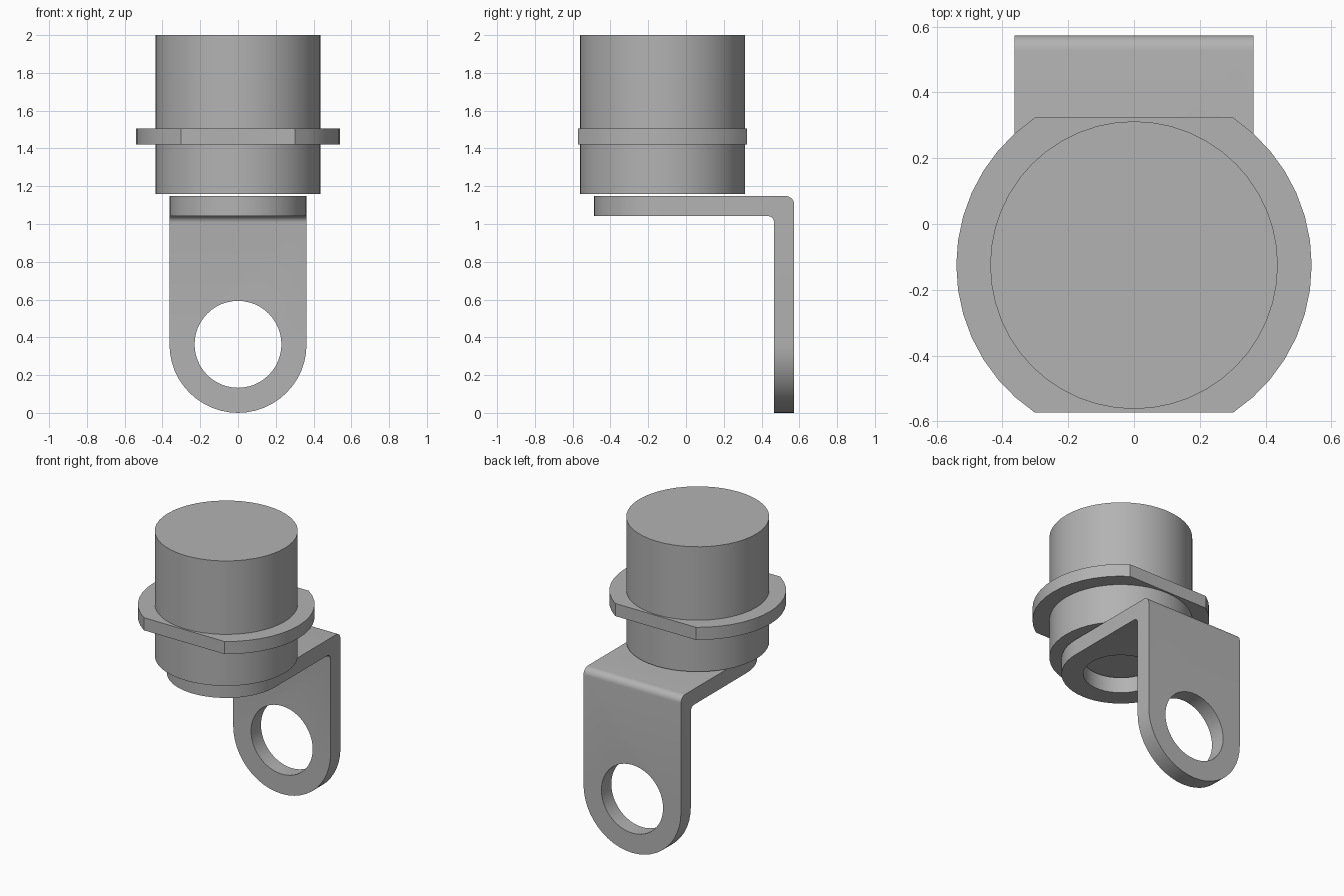
import bpy, bmesh
from math import sin, cos, pi, asin
from mathutils import Vector

old = bpy.data.objects.get("Cube")
if old:
    bpy.data.objects.remove(old)

GREY = (0.45, 0.45, 0.45, 1)
grey = bpy.data.materials.new("plain grey")
grey.use_nodes = True
grey.diffuse_color = GREY
grey.node_tree.nodes["Principled BSDF"].inputs["Base Color"].default_value = GREY

AXIS_Y = -0.125          # centre line of the button body
HALF_WIDTH = 0.363       # bracket half width, also its end radius
HOLE = 0.23
PLATE_TOP, PLATE_LOW = 1.148, 1.042
BACK, INNER = 0.573, 0.467


def arc(cx, cy, r, start, end, steps):
    return [(cx + r * cos(start + (end - start) * i / steps),
             cy + r * sin(start + (end - start) * i / steps)) for i in range(steps + 1)]


def circle(cx, cy, r, steps=48):
    return arc(cx, cy, r, 0, 2 * pi, steps)[:-1]


def prism(name, outline, axis, low, high):
    """Extrude a 2D outline along one axis; outline uses the other two in order."""
    def place(p, h):
        v = list(p)
        v.insert("xyz".index(axis), h)
        return Vector(v)
    bm = bmesh.new()
    face = bm.faces.new([bm.verts.new(place(p, low)) for p in outline])
    new = bmesh.ops.extrude_face_region(bm, geom=[face])["geom"]
    shift = place((0, 0), high - low)
    bmesh.ops.translate(bm, vec=shift, verts=[v for v in new if isinstance(v, bmesh.types.BMVert)])
    bmesh.ops.recalc_face_normals(bm, faces=bm.faces)
    mesh = bpy.data.meshes.new(name)
    bm.to_mesh(mesh)
    bm.free()
    mesh.materials.append(grey)
    obj = bpy.data.objects.new(name, mesh)
    bpy.context.collection.objects.link(obj)
    return obj


def cut(target, cutter, operation):
    mod = target.modifiers.new(cutter.name, "BOOLEAN")
    mod.object, mod.operation, mod.solver = cutter, operation, "EXACT"
    bpy.context.view_layer.objects.active = target
    bpy.ops.object.modifier_apply(modifier=mod.name)
    bpy.data.objects.remove(cutter)


# Round body
body = prism("button_body", circle(0, AXIS_Y, 0.437), "z", 1.158, 2.0)

# Flange with flat front and back
R, FLAT = 0.54, 0.448
a = asin(FLAT / R)
outline = arc(0, AXIS_Y, R, -a, a, 14) + arc(0, AXIS_Y, R, pi - a, pi + a, 14)
flange = prism("flange", outline, "z", 1.42, 1.505)

# Bent bracket: L-shaped side profile, wider than needed
outer, inner = 0.045, 0.035
profile = [(-0.7, PLATE_LOW)]
profile += arc(INNER - inner, PLATE_LOW - inner, inner, pi / 2, 0, 6)
profile += [(INNER, -0.1), (BACK, -0.1)]
profile += arc(BACK - outer, PLATE_TOP - outer, outer, 0, pi / 2, 6)
profile += [(-0.7, PLATE_TOP)]
bracket = prism("bracket", profile, "x", -0.5, 0.5)

# Trim both arms to their rounded ends
plan = arc(0, AXIS_Y, HALF_WIDTH, pi, 2 * pi, 24) + [(HALF_WIDTH, 1), (-HALF_WIDTH, 1)]
cut(bracket, prism("plan_trim", plan, "z", -0.5, 1.5), "INTERSECT")
front = arc(0, HALF_WIDTH, HALF_WIDTH, pi, 2 * pi, 24)
front += [(0.6, HALF_WIDTH), (0.6, 1.5), (-0.6, 1.5), (-0.6, HALF_WIDTH)]
cut(bracket, prism("front_trim", front, "y", -1, 1), "INTERSECT")

# Mounting holes
cut(bracket, prism("top_hole", circle(0, AXIS_Y, HOLE), "z", 0.9, 1.3), "DIFFERENCE")
cut(bracket, prism("back_hole", circle(0, HALF_WIDTH, HOLE), "y", 0.3, 0.8), "DIFFERENCE")

for obj in (body, flange, bracket):
    bpy.ops.object.select_all(action="DESELECT")
    obj.select_set(True)
    bpy.context.view_layer.objects.active = obj
    bpy.ops.object.shade_smooth_by_angle(angle=0.52)
